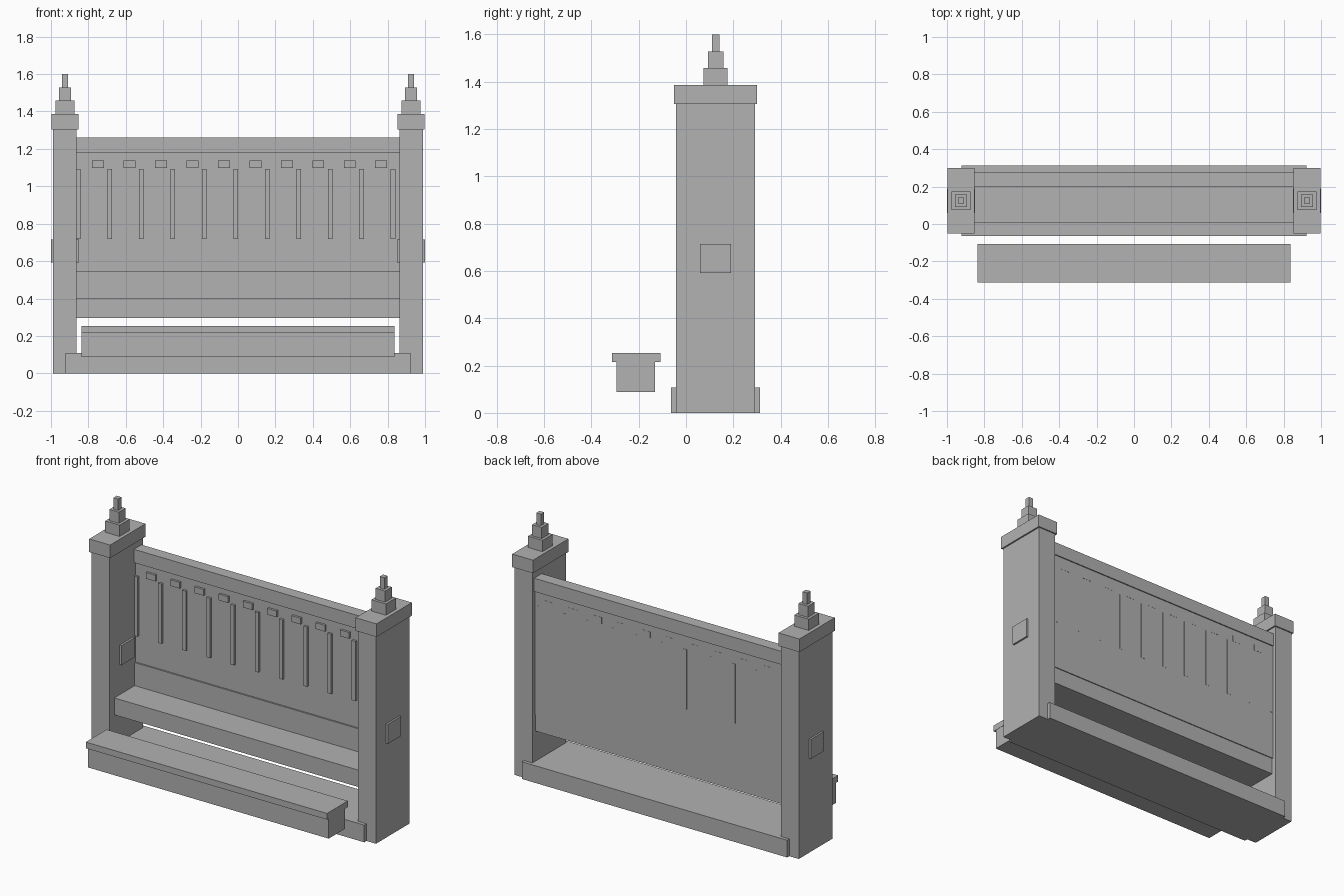
import bpy

stone = bpy.data.materials.new("plain_grey")
stone.diffuse_color = (0.445, 0.445, 0.445, 1)


def box(name, x, y, z):
    """Axis-aligned box from (min, max) pairs."""
    sx, sy, sz = [(-0.5, 0.5)] * 3
    verts = [(a, b, c) for a in x for b in y for c in z]
    faces = [(0, 1, 3, 2), (4, 6, 7, 5), (0, 4, 5, 1),
             (2, 3, 7, 6), (0, 2, 6, 4), (1, 5, 7, 3)]
    mesh = bpy.data.meshes.new(name)
    mesh.from_pydata(verts, [], faces)
    mesh.materials.append(stone)
    obj = bpy.data.objects.new(name, mesh)
    bpy.context.collection.objects.link(obj)
    return obj


def side_box(name, x, y, z):
    """The same box on the left and the right."""
    box("right_" + name, x, y, z)
    box("left_" + name, (-x[1], -x[0]), y, z)


# End posts with caps and side plaques
side_box("post", (0.863, 0.988), (-0.042, 0.292), (0, 1.305))
side_box("post_cap", (0.853, 0.998), (-0.051, 0.300), (1.305, 1.387))
side_box("plaque", (0.85, 1.0), (0.059, 0.190), (0.592, 0.715))

# Stepped finials
for i, (half, z0, z1) in enumerate([(0.050, 1.387, 1.458),
                                    (0.033, 1.458, 1.528),
                                    (0.016, 1.528, 1.60)]):
    side_box(f"finial_step_{i + 1}", (0.925 - half, 0.925 + half),
             (0.125 - half, 0.125 + half), (z0, z1))

# Base sill, seat and backrest
box("base_sill", (-0.922, 0.922), (-0.064, 0.313), (0, 0.108))
box("seat", (-0.87, 0.87), (0.005, 0.262), (0.297, 0.403))
box("back_panel", (-0.87, 0.87), (0.217, 0.268), (0.403, 1.18))
box("lower_back_rail", (-0.87, 0.87), (0.207, 0.266), (0.403, 0.548))
box("top_rail", (-0.87, 0.87), (0.200, 0.275), (1.178, 1.262))

# Slats and small blocks along the backrest
for i in range(11):
    x = -0.854 + i * 0.1683
    box(f"slat_{i + 1}", (x - 0.0125, x + 0.0125), (0.203, 0.269), (0.718, 1.093))
for i in range(10):
    x = -0.749 + i * 0.1683
    box(f"back_block_{i + 1}", (x - 0.032, x + 0.032), (0.203, 0.269), (1.098, 1.137))

# Front footrest
box("footrest_body", (-0.836, 0.836), (-0.294, -0.130), (0.088, 0.215))
box("footrest_top", (-0.838, 0.838), (-0.313, -0.107), (0.215, 0.254))
